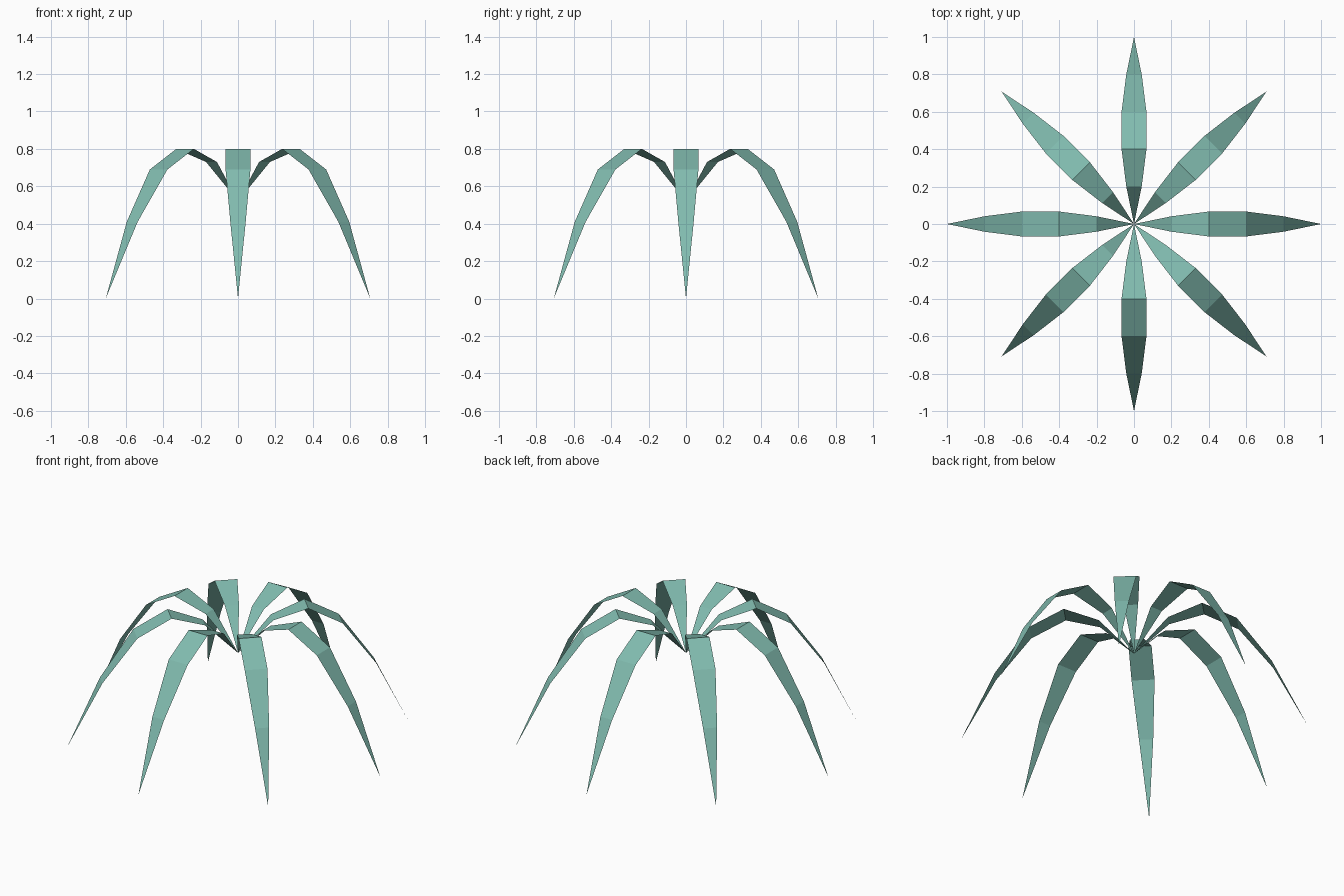
import bpy
from math import sin, cos, pi

if "Cube" in bpy.data.objects:
    bpy.data.objects.remove(bpy.data.objects["Cube"])

LEAVES = 8
# height of the leaf midrib at evenly spaced radii from centre to tip
HEIGHTS = [0.52, 0.73, 0.80, 0.69, 0.41, 0.0]
HALF_WIDTH = 0.07

mat = bpy.data.materials.new("leaf_green")
mat.diffuse_color = (0.22, 0.5, 0.43, 1)
mat.use_nodes = True
mat.node_tree.nodes["Principled BSDF"].inputs["Base Color"].default_value = mat.diffuse_color


def leaf_mesh():
    """Flat arching blade along +x, pointed at both ends."""
    last = len(HEIGHTS) - 1
    verts = [(0, 0, HEIGHTS[0])]
    for i in range(1, last):
        w = HALF_WIDTH * sin(pi * i / last)
        verts += [(i / last, -w, HEIGHTS[i]), (i / last, w, HEIGHTS[i])]
    verts.append((1, 0, HEIGHTS[last]))
    tip = len(verts) - 1
    faces = [(0, 1, 2)]
    faces += [(k, k + 2, k + 3, k + 1) for k in range(1, tip - 2, 2)]
    faces.append((tip - 2, tip, tip - 1))
    mesh = bpy.data.meshes.new("leaf")
    mesh.from_pydata(verts, [], faces)
    mesh.materials.append(mat)
    return mesh


# ring of drooping leaves sharing one blade
blade = leaf_mesh()
for n in range(LEAVES):
    leaf = bpy.data.objects.new(f"leaf_{n + 1}", blade)
    leaf.rotation_euler.z = 2 * pi * n / LEAVES
    bpy.context.collection.objects.link(leaf)
